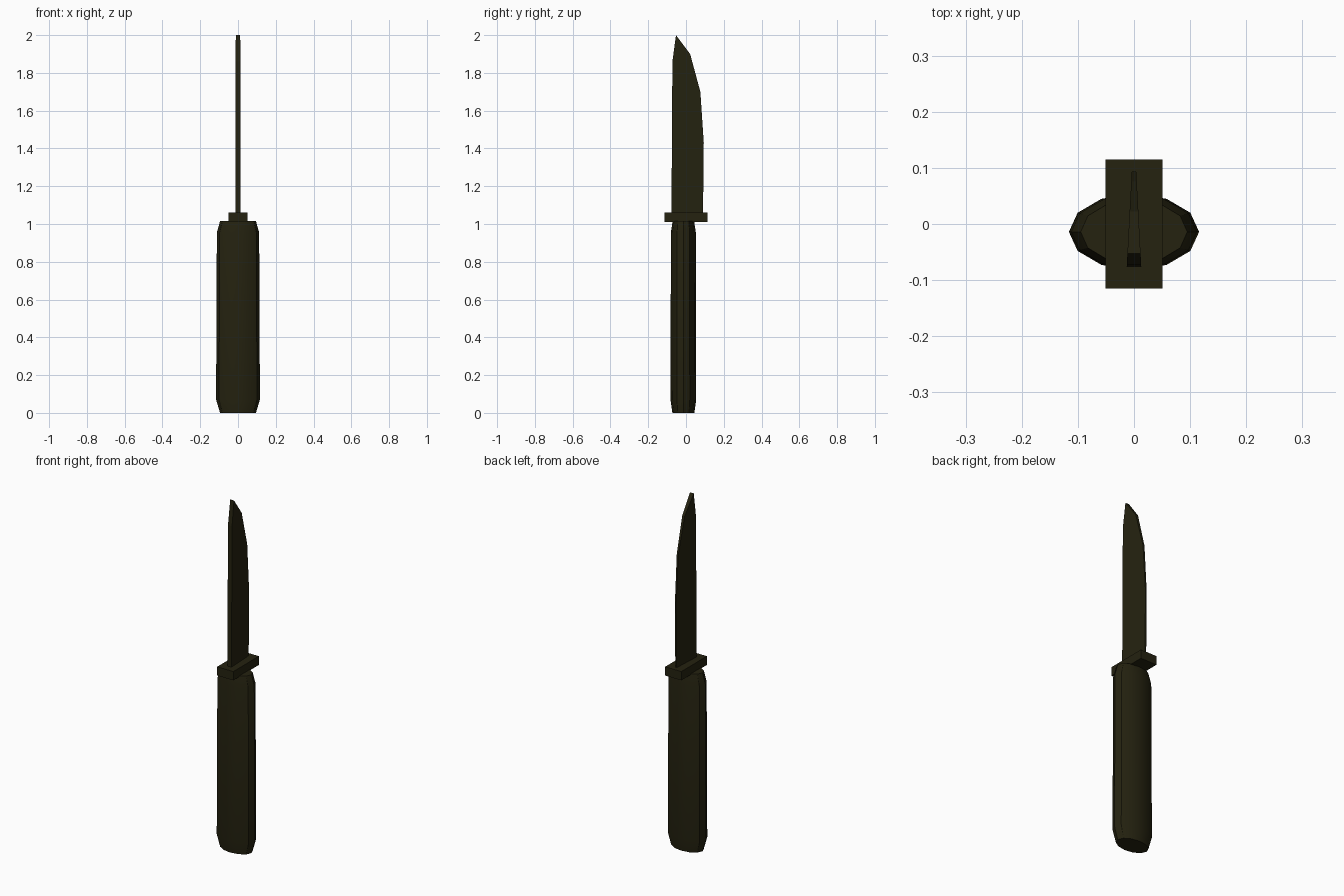
import bpy
import bmesh
from math import cos, sin, pi, radians

cube = bpy.data.objects.get("Cube")
if cube:
    bpy.data.objects.remove(cube, do_unlink=True)

# One dark olive colour for the whole knife
olive = bpy.data.materials.new("dark olive")
olive.use_nodes = True
colour = (0.018, 0.016, 0.005, 1)
olive.diffuse_color = colour
olive.node_tree.nodes["Principled BSDF"].inputs["Base Color"].default_value = colour


def loft(name, rings):
    """Skin a stack of equal-length rings and cap both ends."""
    bm = bmesh.new()
    loops = [[bm.verts.new(p) for p in ring] for ring in rings]
    for low, high in zip(loops, loops[1:]):
        for i in range(len(low)):
            j = (i + 1) % len(low)
            bm.faces.new((low[i], low[j], high[j], high[i]))
    bm.faces.new(loops[0][::-1])
    bm.faces.new(loops[-1])
    bmesh.ops.recalc_face_normals(bm, faces=bm.faces[:])
    mesh = bpy.data.meshes.new(name)
    bm.to_mesh(mesh)
    bm.free()
    mesh.materials.append(olive)
    obj = bpy.data.objects.new(name, mesh)
    bpy.context.collection.objects.link(obj)
    return obj


def ellipse(rx, ry, z, sides=12, y=-0.014):
    angles = [2 * pi * i / sides for i in range(sides)]
    return [(rx * cos(a), y + ry * sin(a), z) for a in angles]


def rectangle(x, y, z):
    return [(-x, -y, z), (x, -y, z), (x, y, z), (-x, y, z)]


# Handle: twelve-sided oval with tapered ends
handle = loft("handle", [ellipse(0.095, 0.058, 0), ellipse(0.116, 0.068, 0.07),
                         ellipse(0.112, 0.066, 0.955), ellipse(0.095, 0.057, 1.015)])
bpy.ops.object.select_all(action='DESELECT')
handle.select_set(True)
bpy.context.view_layer.objects.active = handle
bpy.ops.object.shade_smooth_by_angle(angle=radians(30))

# Guard: flat bar across the top of the handle
loft("guard", [rectangle(0.051, 0.115, 1.01), rectangle(0.051, 0.115, 1.06)])

# Blade: side outline (y, z), thick at the spine and thin at the cutting edge
outline = [(-0.077, 1.04), (0.09, 1.04), (0.094, 1.43), (0.076, 1.70),
           (0.022, 1.90), (-0.053, 2.0), (-0.072, 1.86)]


def half_thickness(y):
    return 0.013 - 0.009 * (y + 0.077) / 0.17


loft("blade", [[(side * half_thickness(y), y, z) for y, z in outline] for side in (-1, 1)])
